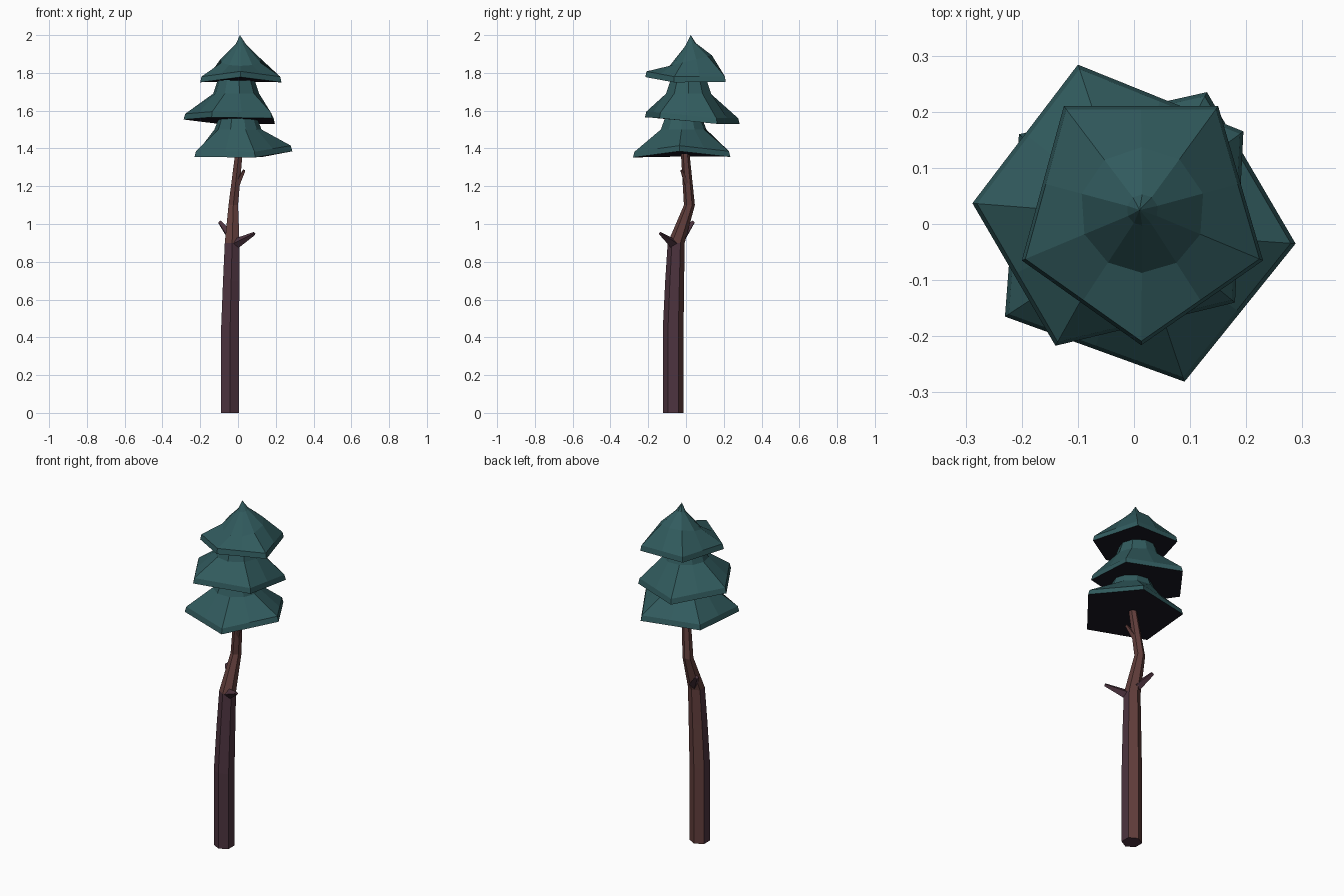
import bpy, bmesh, math
from mathutils import Vector

if "Cube" in bpy.data.objects:
    bpy.data.objects.remove(bpy.data.objects["Cube"])


def material(name, rgb):
    m = bpy.data.materials.new(name)
    m.diffuse_color = (*rgb, 1)
    m.use_nodes = True
    m.node_tree.nodes["Principled BSDF"].inputs["Base Color"].default_value = m.diffuse_color
    return m


needles = material("needle_teal", (0.031, 0.105, 0.112))
under = material("needle_underside", (0.010, 0.009, 0.017))
bark = material("purple_bark", (0.075, 0.034, 0.050))
bark_warm = material("brown_bark", (0.120, 0.048, 0.044))


def loft(name, rings, mats, rule, apex=None):
    """Skin equal-sized rings, cap the ends (or close to an apex)."""
    bm = bmesh.new()
    loops = [[bm.verts.new(p) for p in ring] for ring in rings]
    n = len(loops[0])
    for a, b in zip(loops, loops[1:]):
        for i in range(n):
            j = (i + 1) % n
            bm.faces.new((a[i], a[j], b[j], b[i]))
    bm.faces.new(loops[0][::-1])
    if apex:
        tip = bm.verts.new(apex)
        for i in range(n):
            bm.faces.new((loops[-1][i], loops[-1][(i + 1) % n], tip))
    else:
        bm.faces.new(loops[-1])
    bmesh.ops.recalc_face_normals(bm, faces=bm.faces)
    for f in bm.faces:
        f.material_index = rule(f)
    me = bpy.data.meshes.new(name)
    bm.to_mesh(me)
    bm.free()
    for m in mats:
        me.materials.append(m)
    ob = bpy.data.objects.new(name, me)
    bpy.context.collection.objects.link(ob)
    return ob


def bark_rule(f):
    # upper trunk is brown, and so is the back of the lower trunk
    c = f.calc_center_median()
    return int(c.z > 0.95 or (f.normal.y > 0.3 and c.z < 0.8))


# Trunk: bent, tapering hexagonal column (x, y, z, radius)
path = [(-.042, -.068, 0, .055), (-.042, -.068, .44, .055), (-.036, -.06, .7, .050),
        (-.031, -.052, .90, .045), (-.025, .018, 1.10, .029), (.003, -.003, 1.36, .023),
        (.005, 0, 1.45, .021)]
hexes = [[(x + r * math.cos(math.radians(30 + 60 * k)),
           y + r * math.sin(math.radians(30 + 60 * k)), z) for k in range(6)]
         for x, y, z, r in path]
loft("trunk", hexes, [bark, bark_warm], bark_rule)


# Broken branch stubs: four-sided tapers from the trunk to a blunt tip
def branch(name, start, end, r0, r1, mat):
    start, end = Vector(start), Vector(end)
    q = (end - start).to_track_quat('Z', 'Y')
    rings = [[p + q @ Vector((r * math.cos(k * math.pi / 2), r * math.sin(k * math.pi / 2), 0))
              for k in range(4)] for p, r in ((start, r0), (end, r1))]
    loft(name, rings, [mat], lambda f: 0)


branch("branch_front", (-.03, -.055, .885), (.087, -.137, .95), .032, .009, bark)
branch("branch_back", (-.035, -.02, .93), (-.097, .038, 1.01), .026, .011, bark)
branch("branch_upper", (-.005, .005, 1.21), (.033, -.024, 1.285), .018, .008, bark_warm)


# Foliage tiers: tilted pentagon skirt, sloping up to rounded shoulder and tip
def tier(name, corners, centre, shoulder, apex, rim=.03, tilt=0):
    cs = [Vector(c) for c in corners]
    bottom = []
    for a, b in zip(cs, cs[1:] + cs[:1]):
        bottom += [a, (a + b) / 2]
    c = Vector((*centre, 0))
    flat = [(p - c).to_2d() for p in bottom]
    rings = [bottom,
             [(c.x + d.x * .97, c.y + d.y * .97, p.z + rim) for p, d in zip(bottom, flat)]]
    for r, z in shoulder:
        rings.append([(c.x + r * d.normalized().x, c.y + r * d.normalized().y,
                       z + tilt * r * d.normalized().y) for d in flat])
    loft(name, rings, [needles, under], lambda f: int(f.normal.z < -.6), apex)


tier("foliage_bottom",
     [(.288, -.035, 1.385), (.13, .235, 1.355), (-.205, .16, 1.36), (-.23, -.165, 1.355),
      (.09, -.281, 1.352)],
     (0, -.015), [(.125, 1.50), (.098, 1.57)], (0, 0, 1.63))
tier("foliage_middle",
     [(.195, .165, 1.53), (-.10, .284, 1.53), (-.288, .037, 1.553), (-.14, -.217, 1.565),
      (.18, -.14, 1.56)],
     (-.01, .015), [(.122, 1.69), (.095, 1.77)], (0, .02, 1.84))
tier("foliage_top",
     [(.15, .21, 1.752), (-.125, .21, 1.755), (-.20, -.065, 1.75), (.013, -.216, 1.778),
      (.23, -.065, 1.75)],
     (.015, .025), [(.112, 1.865), (.028, 1.95)], (.01, .025, 2.0), tilt=.25)
